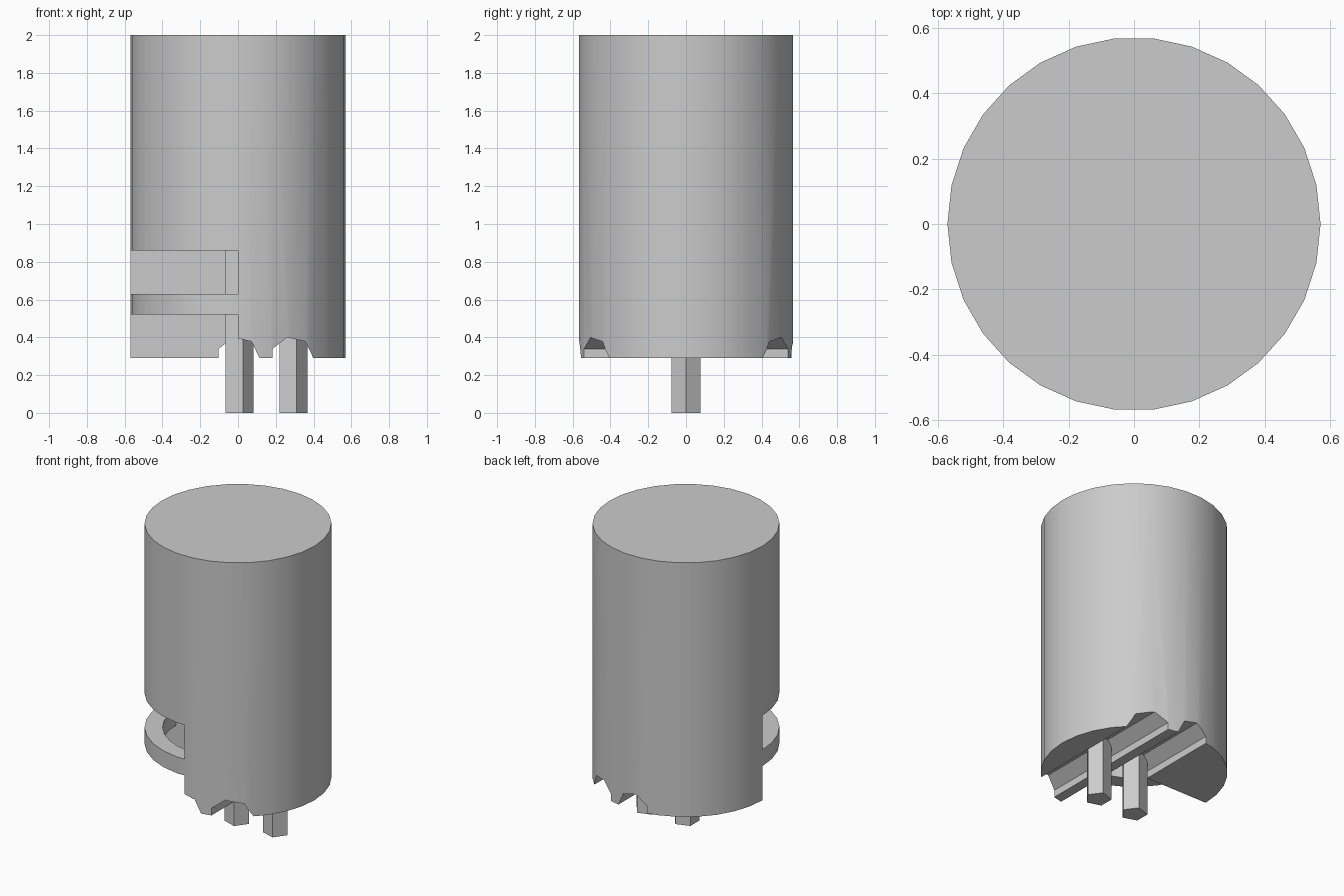
import bpy, bmesh, math
from mathutils import Matrix

cube = bpy.data.objects.get("Cube")
if cube:
    bpy.data.objects.remove(cube, do_unlink=True)

grey = bpy.data.materials.new("plain_grey")
grey.use_nodes = True
colour = (0.6, 0.6, 0.6, 1)
grey.diffuse_color = colour
grey.node_tree.nodes["Principled BSDF"].inputs["Base Color"].default_value = colour

RADIUS, BASE, TOP = 0.57, 0.29, 2.0
SIDES = 30
PIN_X = (0.0, 0.285)


def prism(name, points, low, high, matrix=Matrix()):
    """Closed solid from a counter-clockwise outline between two heights."""
    bm = bmesh.new()
    bottom = [bm.verts.new((x, y, low)) for x, y in points]
    top = [bm.verts.new((x, y, high)) for x, y in points]
    bm.faces.new(bottom[::-1])
    bm.faces.new(top)
    for i in range(len(points)):
        bm.faces.new((bottom[i - 1], bottom[i], top[i], top[i - 1]))
    bm.transform(matrix)
    mesh = bpy.data.meshes.new(name)
    bm.to_mesh(mesh)
    bm.free()
    mesh.materials.append(grey)
    obj = bpy.data.objects.new(name, mesh)
    bpy.context.collection.objects.link(obj)
    return obj


def polygon(sides, radius):
    """Regular outline with its first corner on +x."""
    step = math.tau / sides
    return [(round(radius * math.cos(i * step), 5), round(radius * math.sin(i * step), 5))
            for i in range(sides)]


def quarter_arc(radius):
    """Corners from -x round to -y, ending mid-side on the -y axis."""
    corners = [p for p in polygon(SIDES, radius) if p[0] < 0 and p[1] <= 0]
    return corners + [(0, -radius * math.cos(math.pi / SIDES))]


def cut(obj, cutter):
    """Subtract the cutter for good and remove it."""
    cutter.hide_render = True
    mod = obj.modifiers.new("cut", "BOOLEAN")
    mod.operation, mod.solver, mod.object = "DIFFERENCE", "MANIFOLD", cutter
    bpy.context.view_layer.objects.active = obj
    bpy.ops.object.modifier_apply(modifier=mod.name)
    bpy.data.objects.remove(cutter, do_unlink=True)


# Round body with an open quarter at the front right
body = prism("body", polygon(SIDES, RADIUS), BASE, TOP)
corner = [(-0.8, -0.8), (0, -0.8), (0, 0.001), (-0.8, 0.001)]
cut(body, prism("quarter_cutter", corner, 0.1, 0.86))

# Two seven-sided grooves along the underside
for x in PIN_X:
    place = Matrix.Translation((x, 0, BASE - 0.002)) @ Matrix.Rotation(math.pi / 2, 4, "X")
    cut(body, prism("groove_cutter", polygon(7, 0.115), -0.9, 0.9, place))

# Thin ring segment across the open quarter
ring = prism("ring_segment", quarter_arc(RADIUS) + quarter_arc(0.46)[::-1], 0.52, 0.63)

for obj in (body, ring):
    bpy.ops.object.select_all(action="DESELECT")
    obj.select_set(True)
    bpy.context.view_layer.objects.active = obj
    bpy.ops.object.shade_smooth_by_angle(angle=math.radians(30))

# Five-sided pins; the centre one also runs up through the open quarter
for name, x, high in zip(("centre_pin", "left_pin"), PIN_X, (0.87, 0.5)):
    prism(name, polygon(5, 0.082), 0, high, Matrix.Translation((x, 0, 0)))
